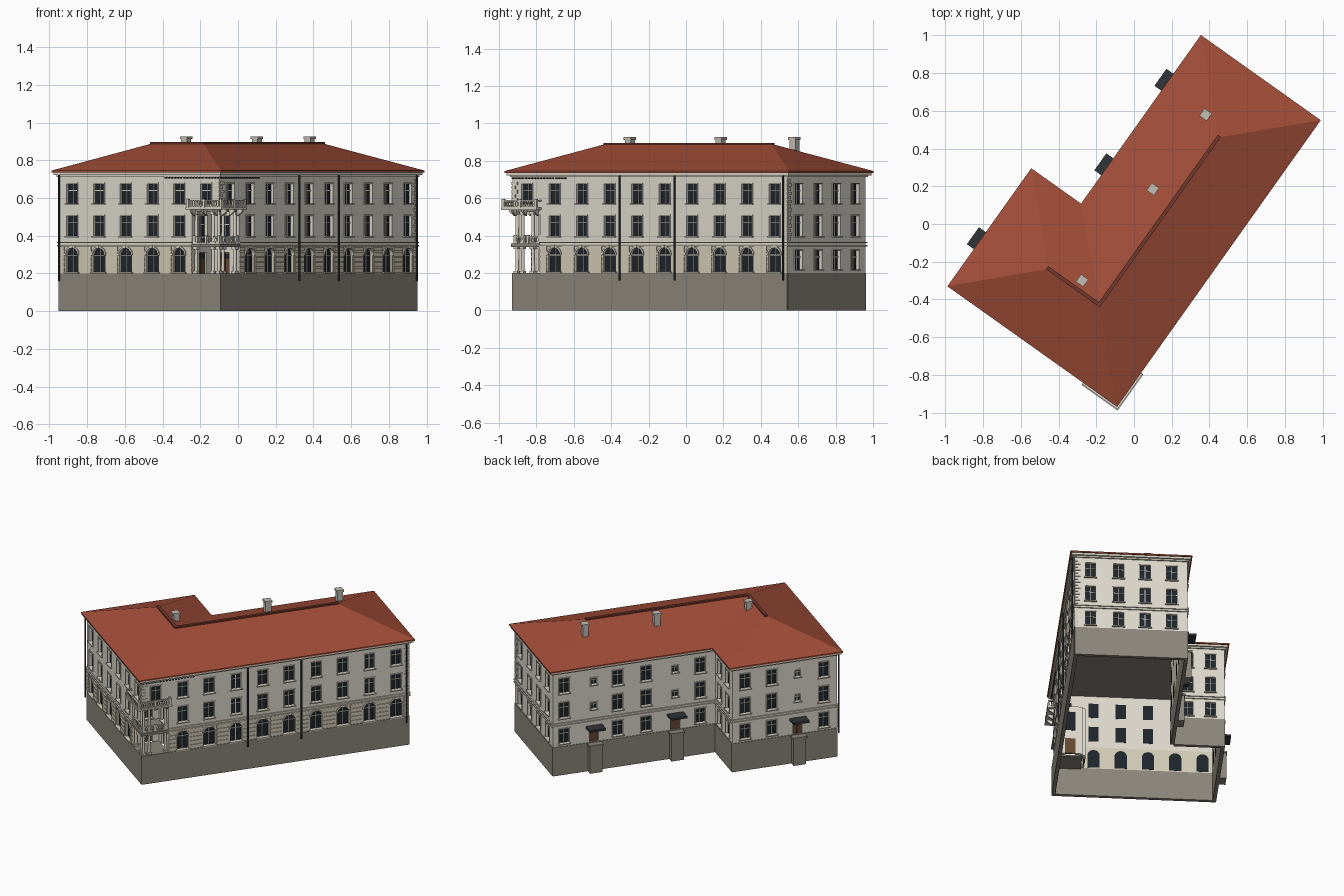
import bpy, bmesh, math
from mathutils import Matrix, Vector

if "Cube" in bpy.data.objects:
    bpy.data.objects.remove(bpy.data.objects["Cube"])

# Plan frame: u along the long facade, v along the short one, origin at the balcony corner
W = Matrix.Translation((-0.097, -0.928, 0)) @ Matrix.Rotation(math.radians(54.6), 4, 'Z')
U, V = Vector((1, 0, 0)), Vector((0, 1, 0))
LU, LV, WU, WV, N = 1.805, 0.72, 0.708, 1.044, 0.18   # main length/depth, wing width/depth, notch
COL = {'cream': (.72, .69, .61), 'beige': (.64, .59, .47), 'stone': (.26, .24, .20), 'roof': (.36, .075, .04),
       'ridge': (.17, .04, .025), 'glass': (.012, .018, .024), 'trim': (.70, .66, .57),
       'dark': (.03, .035, .04), 'wood': (.13, .065, .03), 'chimney': (.55, .52, .46)}
mats = {}
for k, c in COL.items():
    mats[k] = bpy.data.materials.new(k)
    mats[k].diffuse_color = (*c, 1)
parts = {}


def part(name, mat):
    return parts.setdefault(name, (bmesh.new(), mat))[0]


def frame(p, d, n):
    m = Matrix.Identity(4)
    for i in range(3):
        m[i][0], m[i][1], m[i][3] = d[i], n[i], (*p, 0)[i]
    return W @ m


def prism(name, mat, F, pts, t0, t1):
    """Extrude an (s, z) outline from depth t0 to t1."""
    bm = part(name, mat)
    a = [bm.verts.new(F @ Vector((s, t0, z))) for s, z in pts]
    b = [bm.verts.new(F @ Vector((s, t1, z))) for s, z in pts]
    bm.faces.new(a)
    bm.faces.new(b[::-1])
    for i in range(len(a)):
        j = (i + 1) % len(a)
        bm.faces.new((a[j], a[i], b[i], b[j]))


def box(name, mat, F, s0, s1, t0, t1, z0, z1):
    if s1 - s0 > 1e-5 and z1 - z0 > 1e-5:
        prism(name, mat, F, [(s0, z0), (s1, z0), (s1, z1), (s0, z1)], t0, t1)


def cyl(name, mat, F, s, t, r, z0, z1, r2=None, n=10):
    m = F @ Matrix.Translation((s, t, (z0 + z1) / 2))
    bmesh.ops.create_cone(part(name, mat), cap_ends=True, segments=n, radius1=r,
                          radius2=r if r2 is None else r2, depth=z1 - z0, matrix=m)


def arc(s, z, r, a0=0, a1=180, n=10):
    return [(s + r * math.cos(math.radians(a0 + (a1 - a0) * i / n)),
             z + r * math.sin(math.radians(a0 + (a1 - a0) * i / n))) for i in range(n + 1)]


def opening(F, s, w, a, b, kind):
    h = w / 2
    l, r = s - h, s + h
    bar = lambda *e: box('window_bars', 'trim', F, *e)
    if kind == 'door':
        box('doors', 'wood', F, l, r, -.022, -.012, a, b)
        box('doors', 'wood', F, s - .002, s + .002, -.012, -.008, a, b)
        box('door_glass', 'glass', F, l + .006, r - .006, -.012, -.010, b - .03, b - .008)
    elif kind == 'arch':
        prism('window_glass', 'glass', F, [(l, a)] + arc(s, b - h, h)[::-1] + [(r, a)], -.021, -.015)
        prism('arch_surrounds', 'trim', F, arc(s, b - h, h + .009) + arc(s, b - h, h)[::-1], -.001, .007)
        box('arch_keystones', 'trim', F, s - .006, s + .006, 0, .011, b - .002, b + .015)
        bar(l, r, -.016, -.011, b - h - .002, b - h + .002)
    else:
        box('window_glass', 'glass', F, l, r, -.021, -.015, a, b)
        zt = a + (b - a) * .66
        bar(l, r, -.016, -.011, zt - .002, zt + .002)
        for x in (l - .006, r):
            box('window_surrounds', 'trim', F, x, x + .006, 0, .004, a, b)
        box('window_surrounds', 'trim', F, l - .006, r + .006, 0, .005, b, b + .007)
    if kind != 'door':
        bar(s - .002, s + .002, -.016, -.011, a, b)
        box('window_sills', 'trim', F, l - .009, r + .009, -.01, .012, a - .007, a)


def row(F, s0, s1, z0, z1, ops, front=False):
    """One storey of wall, pierced by openings (s, width, bottom, top, kind)."""
    nm, mt = ('ground_floor_walls', 'beige') if front else ('walls', 'cream')
    cur = s0
    for s, w, a, b, kind in sorted(ops) + [(s1, 0, z0, z1, None)]:
        l, r = s - w / 2, s + w / 2
        box(nm, mt, F, cur, l, -.02, 0, z0, z1)
        if front:                                     # rusticated courses on piers
            for i in range(5):
                box('rustication', mt, F, cur + (.01 if cur > s0 else 0), l - (.01 if kind else 0),
                    0, .005, z0 + .006 + i * .028, z0 + .029 + i * .028)
        cur = r
        if not kind:
            break
        box(nm, mt, F, l, r, -.02, 0, z0, a)
        box(nm, mt, F, l, r, -.02, 0, b, z1)
        if kind == 'arch':
            prism(nm, mt, F, [(r, b)] + arc(s, b - w / 2, w / 2, 90, 0)[::1], -.02, 0)
            prism(nm, mt, F, [(l, b)] + arc(s, b - w / 2, w / 2, 90, 180), -.02, 0)
        opening(F, s, w, a, b, kind)


Z = [.2, .355, .545, .735]
HZ = [(.22, .32), (.398, .505), (.572, .675)]


def facade(F, L, big, small=(), front=False, notch=0):
    box('plinth', 'stone', F, 0, L, -.02, .004, 0, .2)
    for f in range(3):
        lo = notch if f < 2 else 0
        a, b = HZ[f]
        if front and f == 0:
            ops = [(s, .078, .207, .335, 'arch') for s in big if s > lo]
        else:
            ops = [(s, .066, a, b, 'win') for s in big if s > lo]
        for s in small:
            ops.append((s, .062, .2, .29, 'door') if f == 0 else (s, .038, (a + b) / 2 - .022, (a + b) / 2 + .022, 'win'))
        row(F, lo, L, Z[f], Z[f + 1], ops, front and f == 0)
    e = .008
    box('string_course', 'trim', F, notch or -e, L + e, 0, e, .343, .350)
    box('string_course', 'trim', F, notch or -e, L + e, 0, e, .360, .366)
    box('cornice', 'trim', F, -.010, L + .010, 0, .010, .712, .722)
    box('cornice', 'trim', F, -.022, L + .022, 0, .022, .722, .736)
    for s in small:                                   # entrance steps and canopy
        box('entrance_blocks', 'stone', F, s - .042, s + .042, 0, .045, 0, .185)
        box('entrance_blocks', 'stone', F, s - .048, s + .048, 0, .05, .185, .197)
        box('entrance_canopies', 'dark', F, s - .055, s + .055, 0, .075, .302, .316)


AB, BC = frame((0, 0), V, -U), frame((0, 0), U, -V)
CD, DE = frame((LU, 0), V, U), frame((WU, LV), U, V)
EF, FA = frame((WU, LV), V, U), frame((0, WV), U, V)
facade(AB, WV, [.09 + .174 * i for i in range(6)], front=True, notch=N)
facade(BC, LU, [.095 + .1805 * i for i in range(10)], front=True, notch=N)
facade(CD, LV, [.10, .28, .45, .62])
facade(DE, LU - WU, [.10, .466, .658, 1.02], [.27, .82])
facade(EF, WV - LV, [.09, .235])
facade(FA, WU, [.09, .44, .62], [.267])

# Recessed corner loggia with its balconies, the same on both streets
for F, G in ((AB, frame((N, 0), V, -U)), (BC, frame((0, N), U, -V))):
    row(G, 0, N, .2, .355, [(.1, .068, .2, .31, 'door')])
    row(G, 0, N, .355, .545, [(.1, .068, .37, .505, 'win')])
    box('upper_balcony', 'trim', F, -.044, .19, -.002, .044, .538, .550)
    for z, t, s0, s1 in ((.357, -.012, .012, .178), (.550, .034, -.034, .186)):
        box('balcony_rails', 'trim', F, s0 - .006, s1, t - .006, t + .006, z + .033, z + .040)
        box('balcony_rails', 'trim', F, s0 - .004, s1, t - .004, t + .004, z, z + .005)
        n = 11 if z < .5 else 14
        for i in range(1, n):
            s = s0 + (s1 - s0) * i / n
            cyl('balusters', 'trim', F, s, t, .0048, z + .005, z + .018, .003, 6)
            cyl('balusters', 'trim', F, s, t, .003, z + .018, z + .033, .0045, 6)
        for s in (s0, (s0 + s1) / 2, s1 - .006):
            box('balcony_posts', 'trim', F, s - .007, s + .007, t - .007, t + .007, z, z + .045)
    box('upper_balcony', 'trim', F, s1 - .006, s1 + .006, 0, .034, .583, .590)
    for s in (.02, .09, .165):
        prism('balcony_brackets', 'trim', F @ Matrix(((0, 1, 0, s), (1, 0, 0, 0), (0, 0, 1, 0), (0, 0, 0, 1))),
              [(0, .538), (.036, .538), (.030, .525), (0, .505)], -.006, .006)
    for i in range(18):                               # dentils below the cornice
        box('dentils', 'dark', F, .004 + i * .02, .014 + i * .02, 0, .009, .703, .711)
box('loggia_floors', 'stone', BC, 0, N, -N, 0, .190, .2)
box('loggia_floors', 'trim', BC, -.005, N, -N, .005, .340, .357)
box('loggia_floors', 'trim', BC, 0, N, -N, 0, .525, .546)
for u, v in ((.018, .018), (.165, .018), (.018, .165), (.055, .018), (.018, .055)):
    for z0, z1 in ((.2, .340), (.357, .525)):
        cyl('loggia_columns', 'trim', W, u, v, .0095, z0 + .012, z1 - .012, .008, 12)
        for a in (z0, z1 - .012):
            box('column_blocks', 'trim', W, u - .013, u + .013, v - .013, v + .013, a, a + .012)

# Corner quoins
for F, s, z0 in ((AB, 0, .56), (BC, 0, .56), (BC, LU, .375), (CD, 0, .375)):
    for i in range(int((.71 - z0) / .022)):
        w = .035 if i % 2 else .022
        box('quoins', 'trim', F, s if s == 0 else s - w, s + w if s == 0 else s,
            0, .005, z0 + i * .022, z0 + .017 + i * .022)

# Rain pipes
for F, s in ((BC, .712), (BC, 1.074), (BC, 1.785), (AB, 1.036)):
    cyl('rain_pipes', 'dark', F, s, .014, .0055, .16, .725, n=8)

# Hipped L-shaped roof, with fascia, and the ceiling under it
o = .03
eave = [(-o, -o), (LU + o, -o), (LU + o, LV + o), (WU + o, LV + o), (WU + o, WV + o), (-o, WV + o)]
ridge = [(LU - .36, .36), (.357, .36), (.357, .69)]
bm = part('roof', 'roof')
hi = [bm.verts.new(W @ Vector((*p, .745))) for p in eave]
lo = [bm.verts.new(W @ Vector((*p, .736))) for p in eave]
P = [bm.verts.new(W @ Vector((*p, .89))) for p in ridge]
B, C, D, E, Fv, A = hi
for f in ((B, C, P[0], P[1]), (C, D, P[0]), (D, E, P[1], P[0]), (E, Fv, P[2], P[1]), (Fv, A, P[2]), (A, B, P[1], P[2])):
    bm.faces.new(f)
for i in range(6):
    bm.faces.new((hi[i], lo[i], lo[(i + 1) % 6], hi[(i + 1) % 6]))
bm.faces.new(lo[::-1])
box('ridge_caps', 'ridge', W, .347, LU - .35, .35, .37, .880, .896)
box('ridge_caps', 'ridge', W, .347, .367, .35, .70, .880, .896)
box('ceiling', 'stone', W, .01, LU - .01, .01, LV - .01, .728, .734)
box('ceiling', 'stone', W, .01, WU - .01, LV - .01, WV - .01, .728, .734)

# Chimneys
for x, y in ((.38, .58), (.10, .185), (-.275, -.30)):
    c = W.inverted() @ Vector((x, y, 0))
    box('chimneys', 'chimney', W, c.x - .019, c.x + .019, c.y - .019, c.y + .019, .80, .915)
    box('chimneys', 'chimney', W, c.x - .024, c.x + .024, c.y - .024, c.y + .024, .912, .926)

for name, (bm, mat) in parts.items():
    bmesh.ops.recalc_face_normals(bm, faces=bm.faces[:])
    me = bpy.data.meshes.new(name)
    bm.to_mesh(me)
    bm.free()
    me.materials.append(mats[mat])
    bpy.context.collection.objects.link(bpy.data.objects.new(name, me))

for m in bpy.data.materials:
    if m.users and not m.is_grease_pencil:
        m.use_nodes = True
        m.node_tree.nodes["Principled BSDF"].inputs["Base Color"].default_value = m.diffuse_color
